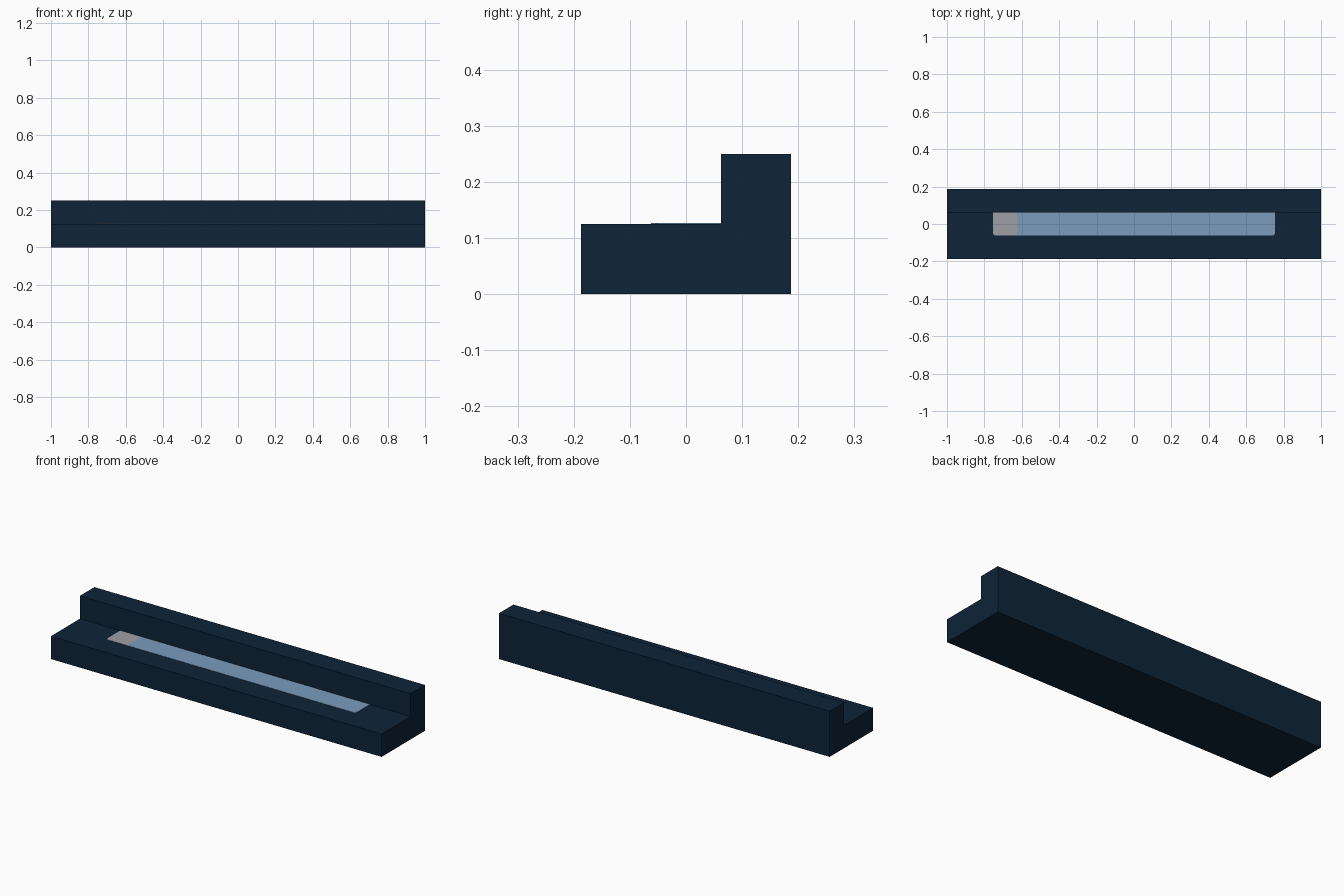
import bpy
import bmesh

cube = bpy.data.objects.get("Cube")
if cube:
    bpy.data.objects.remove(cube, do_unlink=True)


def linear(c):
    c /= 255
    return c / 12.92 if c <= 0.04045 else ((c + 0.055) / 1.055) ** 2.4


def make_material(name, rgb):
    colour = (*[linear(c) for c in rgb], 1.0)
    mat = bpy.data.materials.new(name)
    mat.use_nodes = True
    mat.diffuse_color = colour
    bsdf = mat.node_tree.nodes["Principled BSDF"]
    bsdf.inputs["Base Color"].default_value = colour
    bsdf.inputs["Roughness"].default_value = 0.8
    return mat


def extrude_outline(name, points, offset, mat):
    """Close a 3D outline into a face and extrude it into a solid."""
    bm = bmesh.new()
    face = bm.faces.new([bm.verts.new(p) for p in points])
    result = bmesh.ops.extrude_face_region(bm, geom=[face], use_keep_orig=True)
    moved = [g for g in result["geom"] if isinstance(g, bmesh.types.BMVert)]
    bmesh.ops.translate(bm, verts=moved, vec=offset)
    bmesh.ops.recalc_face_normals(bm, faces=bm.faces)
    mesh = bpy.data.meshes.new(name)
    bm.to_mesh(mesh)
    bm.free()
    mesh.materials.append(mat)
    obj = bpy.data.objects.new(name, mesh)
    bpy.context.collection.objects.link(obj)
    return obj


navy = make_material("dark navy", (14, 36, 56))
blue = make_material("pale blue", (124, 156, 188))
grey = make_material("light grey", (157, 160, 167))

FRONT, BACK = -0.1875, 0.1875
WALL, LEDGE, TOP = 0.0625, 0.125, 0.25

# Stepped body: low ledge in front, raised wall along the back
profile = [(FRONT, 0), (BACK, 0), (BACK, TOP), (WALL, TOP), (WALL, LEDGE), (FRONT, LEDGE)]
extrude_outline("stepped_body", [(-1, y, z) for y, z in profile], (2, 0, 0), navy)

# Thin strip on the ledge against the wall, with clipped front outer corners
Y0, CUT, THICK, SPLIT = -0.0625, 0.012, 0.0015, -0.625


def strip(name, outer, mat):
    side = 1 if outer > SPLIT else -1
    outline = [(SPLIT, Y0), (outer - side * CUT, Y0), (outer, Y0 + CUT),
               (outer, WALL), (SPLIT, WALL)]
    extrude_outline(name, [(x, y, LEDGE) for x, y in outline], (0, 0, THICK), mat)


strip("strip_long_section", 0.755, blue)
strip("strip_end_section", -0.755, grey)
